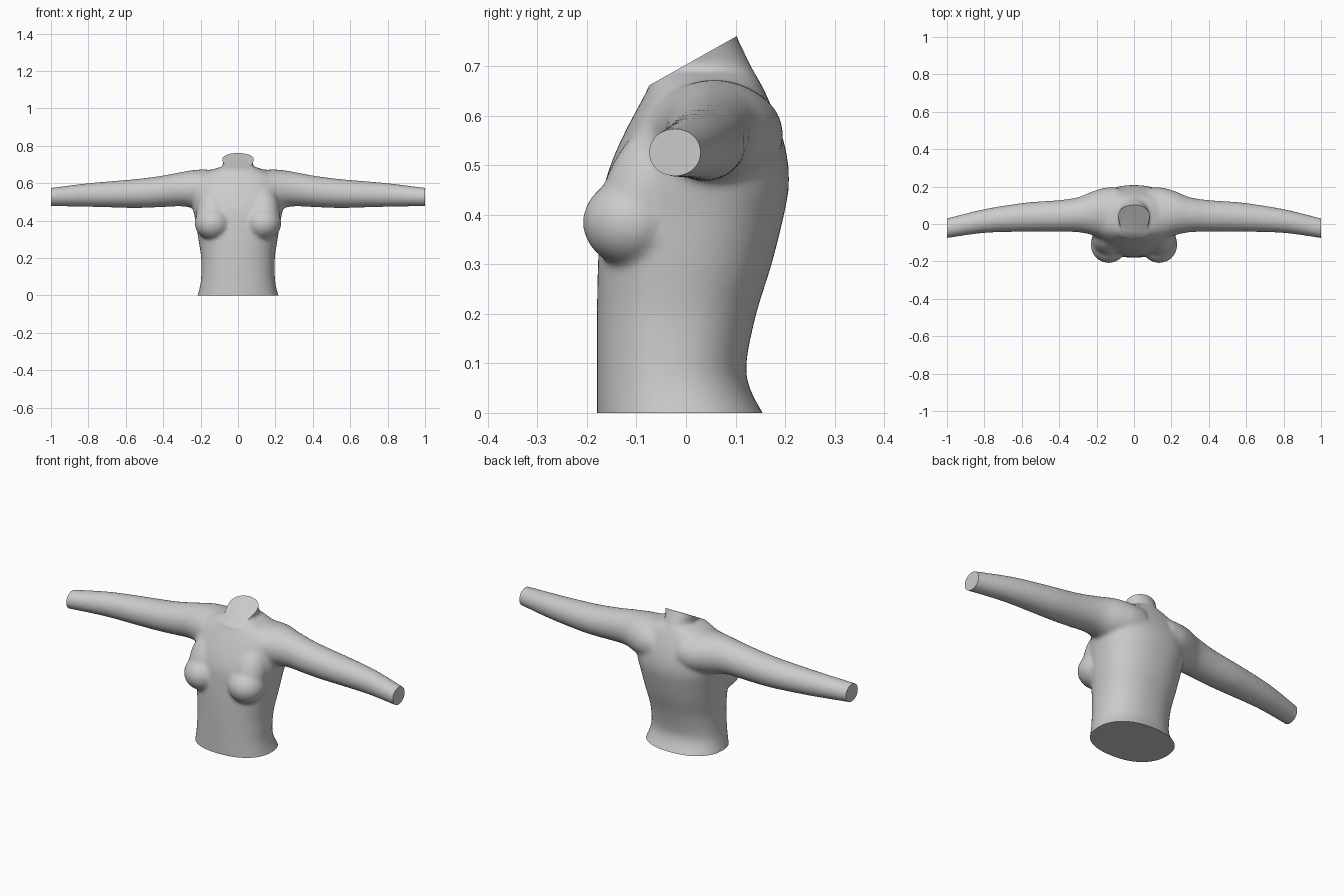
import bpy, bmesh, math
from mathutils import Vector, Matrix

if "Cube" in bpy.data.objects:
    bpy.data.objects.remove(bpy.data.objects["Cube"])

SEG = 48


def catmull(rows, steps=5):
    """Smoothly resample a list of equal-length tuples."""
    out = []
    for i in range(len(rows) - 1):
        a, b = rows[max(i - 1, 0)], rows[i]
        c, d = rows[i + 1], rows[min(i + 2, len(rows) - 1)]
        for s in range(steps):
            t = s / steps
            out.append([0.5 * (2 * q + (r - p) * t + (2 * p - 5 * q + 4 * r - w) * t * t
                        + (3 * q - p - 3 * r + w) * t ** 3)
                        for p, q, r, w in zip(a, b, c, d)])
    out.append(list(rows[-1]))
    return out


def loft(bm, rings):
    """Skin closed rings of points and cap both ends."""
    loops = [[bm.verts.new(p) for p in ring] for ring in rings]
    for a, b in zip(loops, loops[1:]):
        for i in range(SEG):
            j = (i + 1) % SEG
            bm.faces.new((a[i], a[j], b[j], b[i]))
    bm.faces.new(loops[0][::-1])
    bm.faces.new(loops[-1])


def oval(i, power):
    """Unit superellipse point."""
    a = 2 * math.pi * i / SEG
    c, s = math.cos(a), math.sin(a)
    e = 2 / power
    return math.copysign(abs(c) ** e, c), math.copysign(abs(s) ** e, s)


bm = bmesh.new()

# torso: height, half width, front y, back y
torso = [(-0.06, 0.235, -0.178, 0.19), (0.0, 0.216, -0.18, 0.155),
         (0.05, 0.203, -0.18, 0.129), (0.1, 0.197, -0.18, 0.122),
         (0.2, 0.197, -0.18, 0.142), (0.3, 0.212, -0.178, 0.173),
         (0.4, 0.228, -0.172, 0.198), (0.46, 0.24, -0.165, 0.208),
         (0.52, 0.245, -0.145, 0.204), (0.58, 0.24, -0.117, 0.188),
         (0.63, 0.215, -0.09, 0.168), (0.66, 0.165, -0.075, 0.154),
         (0.685, 0.10, -0.066, 0.14)]
rings = []
for z, w, f, b in catmull(torso):
    ring = []
    for i in range(SEG):
        u, v = oval(i, 2.25)
        ring.append((u * w, (f + b) / 2 + v * (b - f) / 2, z))
    rings.append(ring)
loft(bm, rings)

# neck: height, half width, front y, back y
neck = [(0.60, 0.10, -0.08, 0.16), (0.66, 0.095, -0.072, 0.15),
        (0.70, 0.08, -0.06, 0.132), (0.735, 0.088, -0.055, 0.115),
        (0.77, 0.094, -0.05, 0.10), (0.82, 0.094, -0.05, 0.10)]
loft(bm, [[(oval(i, 2)[0] * w, (f + b) / 2 + oval(i, 2)[1] * (b - f) / 2, z)
           for i in range(SEG)] for z, w, f, b in catmull(neck)])

# arms: distance out, bottom z, top z, front y, back y
arm = [(0.08, 0.45, 0.672, -0.09, 0.195), (0.15, 0.45, 0.672, -0.085, 0.195),
       (0.22, 0.462, 0.672, -0.06, 0.175), (0.3, 0.476, 0.660, -0.044, 0.143),
       (0.4, 0.472, 0.641, -0.042, 0.128), (0.5, 0.468, 0.627, -0.042, 0.121),
       (0.6, 0.468, 0.617, -0.042, 0.112), (0.8, 0.473, 0.60, -0.048, 0.08),
       (1.0, 0.477, 0.575, -0.076, 0.031), (1.06, 0.478, 0.566, -0.086, 0.016)]
for side in (-1, 1):
    rings = []
    for x, lo, hi, f, b in catmull(arm):
        rings.append([(side * x, (f + b) / 2 + side * oval(i, 2)[0] * (b - f) / 2,
                       (lo + hi) / 2 + oval(i, 2)[1] * (hi - lo) / 2) for i in range(SEG)])
    loft(bm, rings)

    # bust: rounded lower form and a sloping upper form
    for centre, size, tilt in (((0.135, -0.11, 0.385), (0.097, 0.099, 0.089), 0),
                               ((0.135, -0.085, 0.44), (0.088, 0.083, 0.15), -0.32)):
        m = (Matrix.Translation((side * centre[0], centre[1], centre[2]))
             @ Matrix.Rotation(tilt, 4, 'X') @ Matrix.Diagonal((*size, 1)))
        bmesh.ops.create_uvsphere(bm, u_segments=40, v_segments=24, radius=1, matrix=m)

bmesh.ops.recalc_face_normals(bm, faces=bm.faces)
mesh = bpy.data.meshes.new("torso_blend")
bm.to_mesh(mesh)
bm.free()
body = bpy.data.objects.new("upper_body", mesh)
bpy.context.collection.objects.link(body)

# fuse the forms into one soft skin
fuse = body.modifiers.new("fuse", 'REMESH')
fuse.mode = 'VOXEL'
fuse.voxel_size = 0.009
soft = body.modifiers.new("soften", 'SMOOTH')
soft.factor = 0.5
soft.iterations = 14
graph = bpy.context.evaluated_depsgraph_get()
skin = bpy.data.meshes.new_from_object(body.evaluated_get(graph))
body.modifiers.clear()
body.data = skin

# trim waist, wrists and slanted neckline flat, then close them
bm = bmesh.new()
bm.from_mesh(skin)
cuts = [((0, 0, 0), (0, 0, -1)), ((1, 0, 0.5), (1, 0, 0)), ((-1, 0, 0.5), (-1, 0, 0)),
        ((0, -0.068, 0.665), (0, -0.095, 0.169))]
for point, normal in cuts:
    geom = bm.verts[:] + bm.edges[:] + bm.faces[:]
    bmesh.ops.bisect_plane(bm, geom=geom, plane_co=point, plane_no=Vector(normal).normalized(),
                           clear_outer=True)
    rim = [e for e in bm.edges if e.is_boundary]
    bmesh.ops.holes_fill(bm, edges=rim, sides=0)
bmesh.ops.recalc_face_normals(bm, faces=bm.faces)
bm.to_mesh(skin)
bm.free()

grey = bpy.data.materials.new("light grey")
grey.diffuse_color = (0.6, 0.6, 0.6, 1)
grey.use_nodes = True
grey.node_tree.nodes["Principled BSDF"].inputs["Base Color"].default_value = grey.diffuse_color
skin.materials.clear()
skin.materials.append(grey)

bpy.context.view_layer.objects.active = body
body.select_set(True)
bpy.ops.object.shade_smooth_by_angle(angle=math.radians(40))
